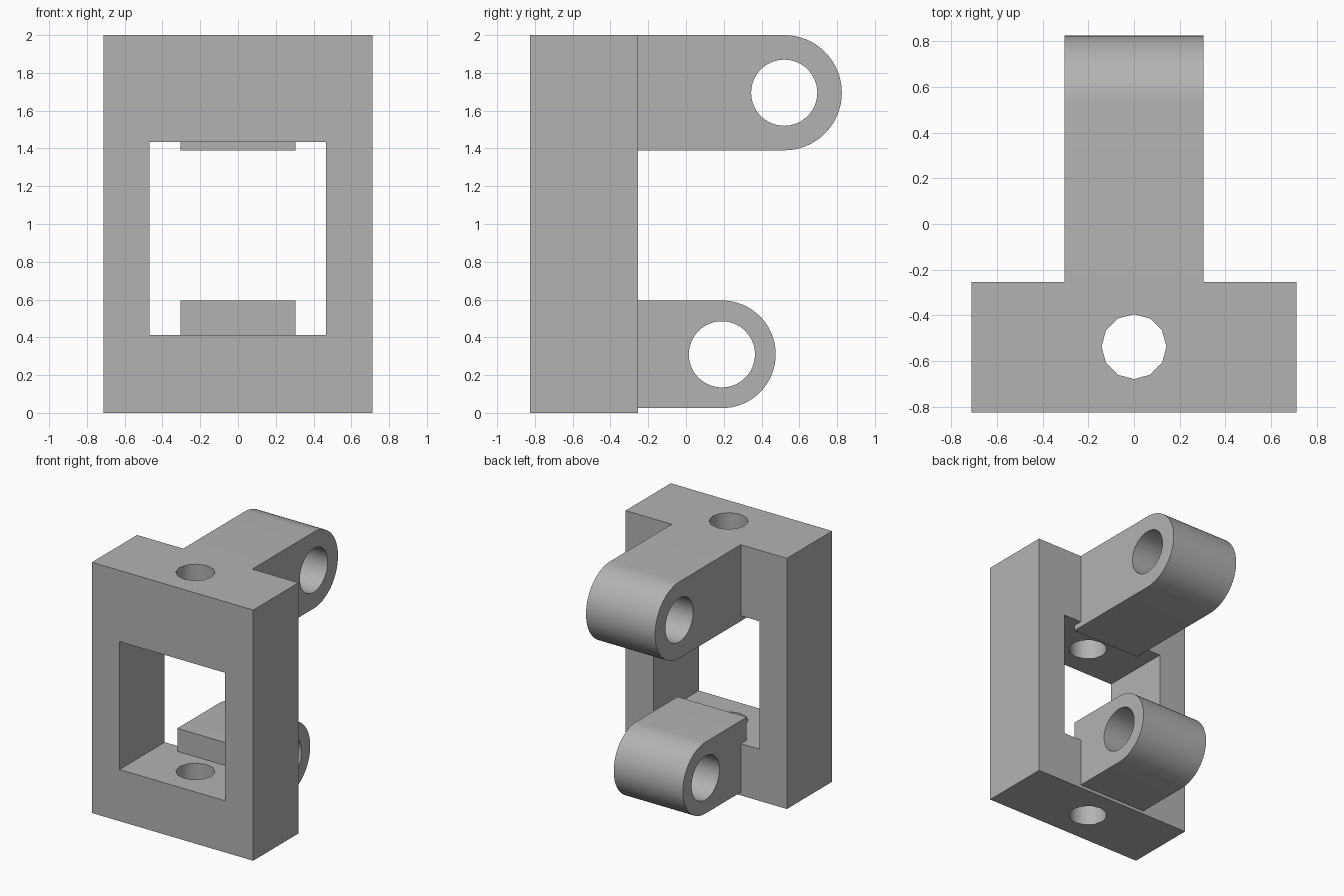
import bpy
from math import pi, sin, cos, radians
from mathutils import Vector

default = bpy.data.objects.get("Cube")
if default:
    bpy.data.objects.remove(default, do_unlink=True)

grey = bpy.data.materials.new("plain grey")
grey.use_nodes = True
COLOUR = (0.45, 0.45, 0.45, 1)
grey.diffuse_color = COLOUR
grey.node_tree.nodes["Principled BSDF"].inputs["Base Color"].default_value = COLOUR


def prism(name, outline, axis, start, end):
    """Closed prism from a 2D outline, run along the x or z axis."""
    def place(a, b, t):
        return Vector((t, a, b)) if axis == "x" else Vector((a, b, t))
    n = len(outline)
    verts = [place(a, b, t) for t in (start, end) for a, b in outline]
    faces = [list(range(n))[::-1], list(range(n, 2 * n))]
    faces += [(i, (i + 1) % n, n + (i + 1) % n, n + i) for i in range(n)]
    mesh = bpy.data.meshes.new(name)
    mesh.from_pydata(verts, [], faces)
    mesh.materials.append(grey)
    obj = bpy.data.objects.new(name, mesh)
    bpy.context.collection.objects.link(obj)
    return obj


def rectangle(a0, a1, b0, b1):
    return [(a0, b0), (a1, b0), (a1, b1), (a0, b1)]


def arc(a, b, radius, first, last, steps):
    angles = [first + (last - first) * i / steps for i in range(steps + 1)]
    return [(a + radius * cos(t), b + radius * sin(t)) for t in angles]


def circle(a, b, radius, sides):
    return arc(a, b, radius, 0, 2 * pi, sides)[:-1]


def combine(target, tool, operation):
    """Apply a boolean and discard the tool."""
    tool.hide_render = True
    mod = target.modifiers.new(operation.lower(), "BOOLEAN")
    mod.operation, mod.solver, mod.object = operation, "EXACT", tool
    bpy.context.view_layer.objects.active = target
    bpy.ops.object.modifier_apply(modifier=mod.name)
    bpy.data.objects.remove(tool, do_unlink=True)


FRONT, BACK = -0.825, -0.255
LUG_FRONT = -0.33
LUG_HALF = 0.305
BORE = 0.175

# Upright rectangular frame with its window
bracket = prism("hinge_bracket", rectangle(-0.712, 0.712, FRONT, BACK), "z", 0, 2)
window = prism("window_cutter", rectangle(FRONT - 0.1, BACK + 0.1, 0.412, 1.433),
               "x", -0.468, 0.465)
combine(bracket, window, "DIFFERENCE")

# Rounded lugs reaching backwards, each with a cross bore
for name, y, z, radius in (("upper", 0.52, 1.695, 0.305),
                           ("lower", 0.19, 0.31, 0.285)):
    outline = [(LUG_FRONT, z + radius), (LUG_FRONT, z - radius)]
    outline += arc(y, z, radius, -pi / 2, pi / 2, 32)
    lug = prism(name + "_lug", outline, "x", -LUG_HALF, LUG_HALF)
    bore = prism(name + "_bore", circle(y, z, BORE, 64), "x", -0.5, 0.5)
    combine(lug, bore, "DIFFERENCE")
    combine(bracket, lug, "UNION")

# Vertical bolt hole through both crossbars
bolt_hole = prism("bolt_hole_cutter", circle(0, -0.537, 0.142, 12), "z", -0.1, 2.1)
combine(bracket, bolt_hole, "DIFFERENCE")

# Smooth the round surfaces and keep the edges crisp
bpy.ops.object.select_all(action="DESELECT")
bracket.select_set(True)
bpy.context.view_layer.objects.active = bracket
bpy.ops.object.shade_smooth_by_angle(angle=radians(35))
